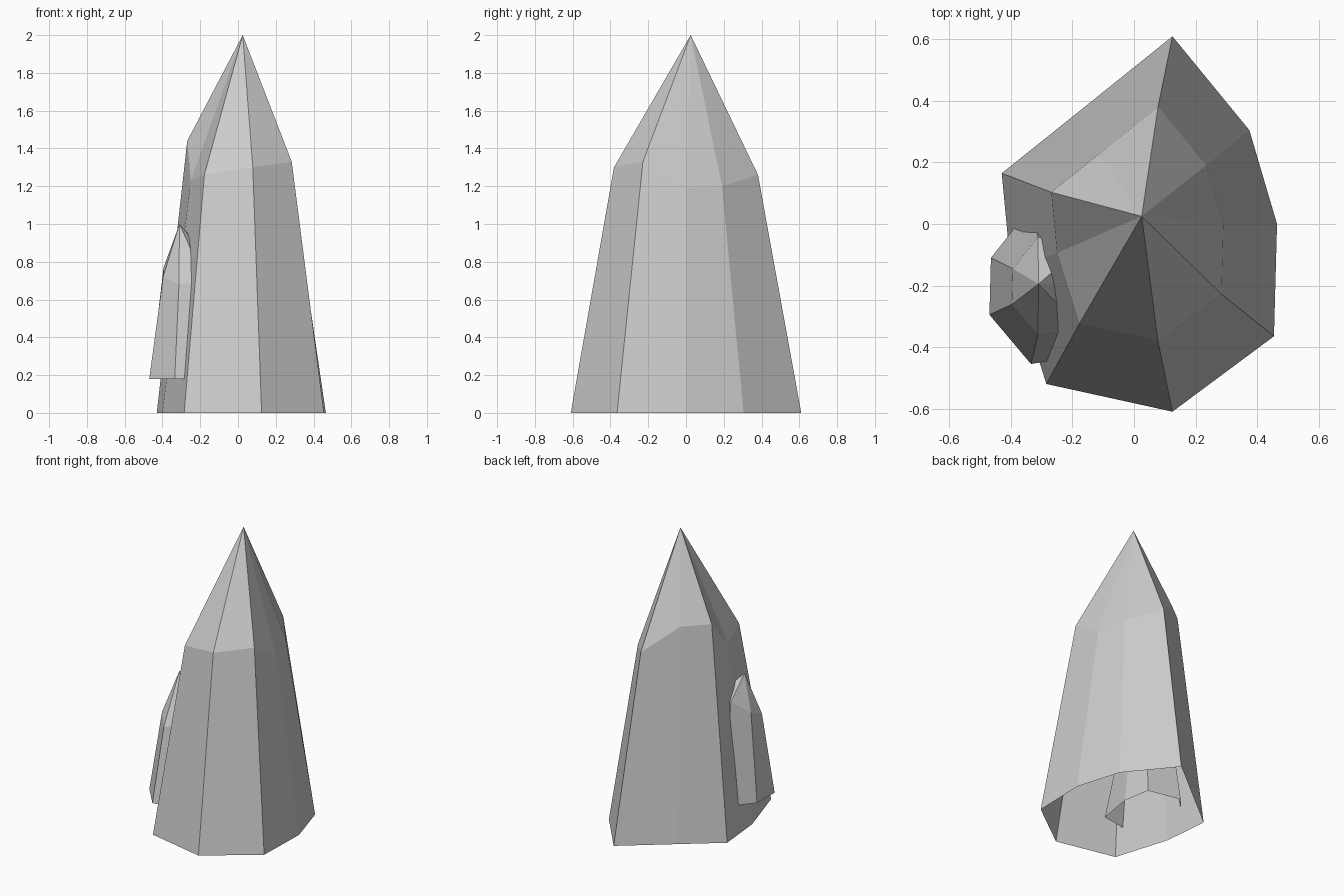
import bpy
import bmesh

cube = bpy.data.objects.get("Cube")
if cube:
    bpy.data.objects.remove(cube, do_unlink=True)

stone = bpy.data.materials.new("grey stone")
stone.use_nodes = True
grey = (0.6, 0.6, 0.6, 1)
stone.diffuse_color = grey
stone.node_tree.nodes["Principled BSDF"].inputs["Base Color"].default_value = grey


def crystal(name, centre, base_z, base, shoulder_heights, taper, tip):
    """Open-bottomed faceted shard: base outline, tapered shoulder ring, tip."""
    bm = bmesh.new()
    cx, cy = centre
    foot = [bm.verts.new((x, y, base_z)) for x, y in base]
    shoulder = [bm.verts.new((cx + (x - cx) * taper, cy + (y - cy) * taper, z))
                for (x, y), z in zip(base, shoulder_heights)]
    top = bm.verts.new(tip)
    for i in range(len(base)):
        j = (i + 1) % len(base)
        bm.faces.new((foot[i], foot[j], shoulder[j], shoulder[i]))
        bm.faces.new((shoulder[i], shoulder[j], top))
    mesh = bpy.data.meshes.new(name)
    bm.to_mesh(mesh)
    bm.free()
    mesh.materials.append(stone)
    obj = bpy.data.objects.new(name, mesh)
    bpy.context.collection.objects.link(obj)
    return obj


# Large nine-sided crystal, outline counter-clockwise from the left side
crystal("main_crystal", (0, 0), 0,
        [(0.465, 0), (0.375, 0.305), (0.125, 0.61), (-0.185, 0.361), (-0.43, 0.165),
         (-0.4, -0.15), (-0.285, -0.52), (0.125, -0.61), (0.455, -0.365)],
        [1.19, 1.2, 1.26, 1.43, 1.44, 1.23, 1.26, 1.3, 1.33],
        0.625, (0.025, 0.025, 2))

# Small seven-sided crystal growing out of the right side
crystal("side_crystal", (-0.275, -0.205), 0.18,
        [(-0.075, -0.18), (-0.107, 0.007), (-0.335, 0.055), (-0.465, -0.11),
         (-0.47, -0.295), (-0.335, -0.455), (-0.115, -0.42)],
        [0.8, 0.85, 0.86, 0.77, 0.72, 0.68, 0.7],
        0.625, (-0.31, -0.195, 1))
